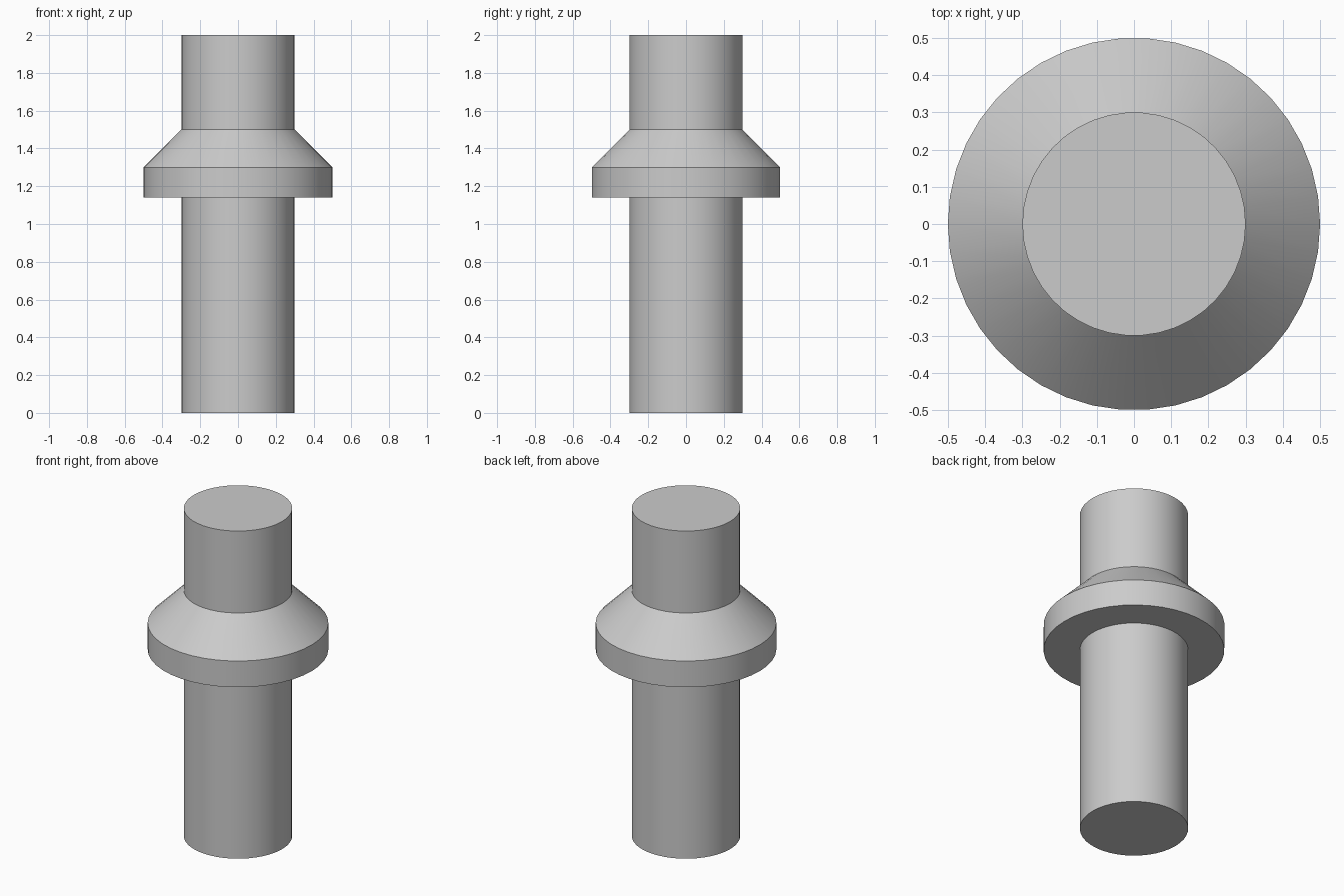
import bpy, bmesh
from math import tau, radians
from mathutils import Matrix, Vector

cube = bpy.data.objects.get("Cube")
if cube:
    bpy.data.objects.remove(cube, do_unlink=True)

SEGMENTS = 42

# Plain grey material
grey = bpy.data.materials.new("plain grey")
grey.use_nodes = True
colour = (0.6, 0.6, 0.6, 1.0)
grey.diffuse_color = colour
grey.node_tree.nodes["Principled BSDF"].inputs["Base Color"].default_value = colour

# Half profile (radius, height): lower shaft, collar, cone, upper shaft
profile = [(0.3, 0), (0.3, 1.14), (0.5, 1.14), (0.5, 1.3), (0.3, 1.5), (0.3, 2)]

# Turn the profile into closed rings
bm = bmesh.new()
rings = []
for radius, height in profile:
    rings.append([
        bm.verts.new(Matrix.Rotation(tau * i / SEGMENTS, 3, "Z") @ Vector((radius, 0, height)))
        for i in range(SEGMENTS)
    ])
for low, high in zip(rings, rings[1:]):
    for i in range(SEGMENTS):
        j = (i + 1) % SEGMENTS
        bm.faces.new((low[i], low[j], high[j], high[i]))

# End caps
bm.faces.new(rings[0][::-1])
bm.faces.new(rings[-1])
bmesh.ops.recalc_face_normals(bm, faces=bm.faces)

mesh = bpy.data.meshes.new("collared_shaft")
bm.to_mesh(mesh)
bm.free()
mesh.materials.append(grey)
shaft = bpy.data.objects.new("collared_shaft", mesh)
bpy.context.collection.objects.link(shaft)

# Smooth round walls, crisp shoulders and rims
bpy.ops.object.select_all(action="DESELECT")
shaft.select_set(True)
bpy.context.view_layer.objects.active = shaft
bpy.ops.object.shade_smooth_by_angle(angle=radians(30))
